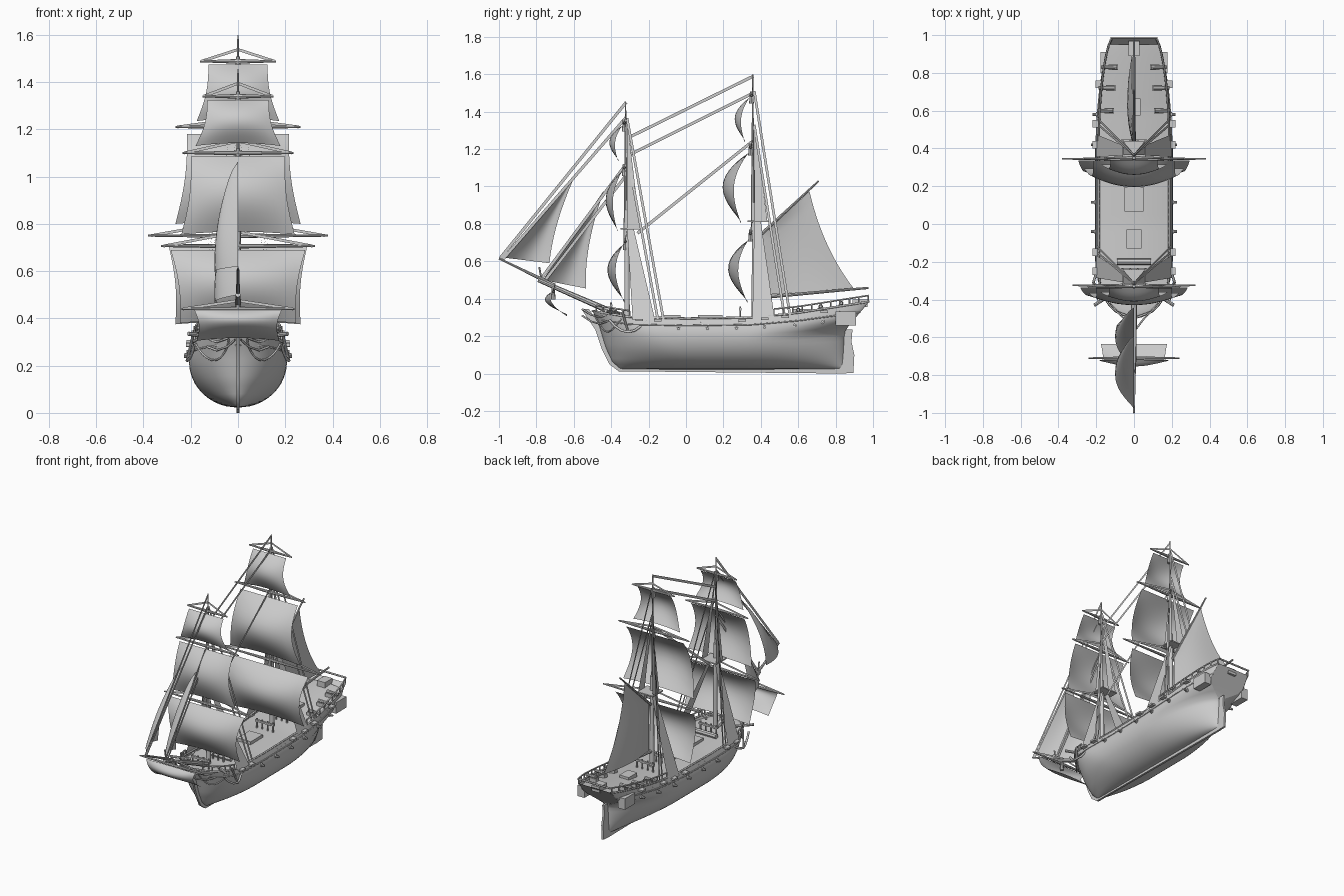
import bpy, math
from mathutils import Vector as V

if "Cube" in bpy.data.objects:
    bpy.data.objects.remove(bpy.data.objects["Cube"])


def mesh(name, verts, faces):
    me = bpy.data.meshes.new(name)
    me.from_pydata([tuple(v) for v in verts], [], faces)
    ob = bpy.data.objects.new(name, me)
    bpy.context.collection.objects.link(ob)
    return ob


def grid(name, f, nu, nv):
    vs = [f(i / nu, j / nv) for i in range(nu + 1) for j in range(nv + 1)]
    w = nv + 1
    return mesh(name, vs, [(i * w + j, i * w + j + 1, i * w + w + j + 1, i * w + w + j)
                           for i in range(nu) for j in range(nv)])


def rod(name, p, q, r1, r2=None, n=8):
    p, q = V(p), V(q)
    r2 = r1 if r2 is None else r2
    rot = (q - p).to_track_quat('Z', 'Y')
    vs = []
    for c, r in ((p, r1), (q, r2)):
        vs += [c + rot @ V((r * math.cos(a), r * math.sin(a), 0))
               for a in (2 * math.pi * k / n for k in range(n))]
    fs = [(k, (k + 1) % n, n + (k + 1) % n, n + k) for k in range(n)]
    return mesh(name, vs, fs + [tuple(range(n))[::-1], tuple(range(n, 2 * n))])


def tube(name, pts, r):
    cu = bpy.data.curves.new(name, 'CURVE')
    cu.dimensions, cu.bevel_depth, cu.bevel_resolution = '3D', r, 1
    sp = cu.splines.new('POLY')
    sp.points.add(len(pts) - 1)
    for s, p in zip(sp.points, pts):
        s.co = (*p, 1)
    ob = bpy.data.objects.new(name, cu)
    bpy.context.collection.objects.link(ob)


def box(name, c, s):
    vs = [(c[0] + a * s[0] / 2, c[1] + b * s[1] / 2, c[2] + d * s[2] / 2)
          for a in (-1, 1) for b in (-1, 1) for d in (-1, 1)]
    return mesh(name, vs, [(0, 1, 3, 2), (4, 6, 7, 5), (0, 4, 5, 1), (2, 3, 7, 6), (0, 2, 6, 4), (1, 5, 7, 3)])


def ribbon(name, p, q, w, side=(1, 0, 0)):
    p, q = V(p), V(q)
    o = (q - p).cross(V(side)).normalized() * w / 2
    return mesh(name, [p - o, p + o, q + o, q - o], [(0, 1, 2, 3)])


def plate(name, yz, t):
    n = len(yz)
    vs = [(x, y, z) for x in (-t / 2, t / 2) for y, z in yz]
    fs = [(k, (k + 1) % n, n + (k + 1) % n, n + k) for k in range(n)]
    return mesh(name, vs, fs + [tuple(range(n))[::-1], tuple(range(n, 2 * n))])


def interp(t, pts):
    for (a, b), (c, d) in zip(pts, pts[1:]):
        if t <= c:
            return b + (d - b) * max(0, (t - a) / (c - a))
    return pts[-1][1]


# hull surface: u runs bow to stern, s keel to rail
STEM = [(.02, -.35), (.06, -.395), (.13, -.43), (.235, -.465), (.30, -.50)]
STERN = [(.02, .84), (.19, .85), (.235, .90), (.30, .98)]
SHEER = [(-.5, .335), (-.3, .302), (0, .295), (.35, .30), (.6, .325), (.98, .385)]


def hull(u, s):
    zn = .02 + .28 * s
    ys, ye = interp(zn, STEM), interp(zn, STERN)
    y = ys + (ye - ys) * u
    z = .022 + (interp(y, SHEER) - .022) * s
    m = .71
    w = math.sqrt(1 - (1 - s / m) ** 2) if s < m else 1 - .1 * ((s - m) / (1 - m)) ** 1.5
    d = min(1, (y - ys) / (.24 + .2 * (1 - s)))
    w *= max(0, 1 - (1 - d) ** 2) ** .52
    k = min(1, max(0, (zn - .17) / .08))
    e = .64 * k * k * (3 - 2 * k)
    d = min(1, (ye - y) / .55)
    w *= e + (1 - e) * max(0, 1 - (1 - d) ** 2) ** .7
    return V((.207 * w, y, z))


def at(y, s=1.0):
    zn = .02 + .28 * s
    a, b = interp(zn, STEM), interp(zn, STERN)
    return hull(min(1, max(0, (y - a) / (b - a))), s)


def flip(p):
    return V((-p[0], p[1], p[2]))


def shell(u, v):
    k = 2 * v - 1
    p = hull((1 - math.cos(math.pi * u)) / 2, abs(k) ** 1.4)
    return p if k > 0 else flip(p)


def deck(u, v):
    p = hull(.003 + .995 * (1 - math.cos(math.pi * u)) / 2, .92)
    k = 2 * v - 1
    return (p.x * k, p.y, p.z + .02 * (1 - k * k) * p.x / .19)


grid("hull", shell, 48, 32)
grid("deck", deck, 48, 8)
grid("transom", lambda u, v: V((hull(1, u).x * (2 * v - 1), hull(1, u).y, hull(1, u).z)), 16, 4)
plate("keel_and_stem", [(.85, 0), (-.36, .012), (-.41, .05), (-.45, .13), (-.485, .235), (-.56, .345), (-.52, .345),
                        (-.45, .25), (-.40, .13), (-.33, .045), (.85, .04)], .014)
plate("rudder", [(.82, 0), (.895, .003), (.90, .1), (.885, .17), (.89, .235), (.83, .235)], .014)

for sg in (1, -1):
    def mir(p):
        return V(p) if sg > 0 else flip(p)
    # rail cap, wale, open rails with posts
    tube("rail_cap", [mir(hull(i / 40, 1)) for i in range(41)], .006)
    tube("wale", [mir(hull(i / 40, .86)) for i in range(41)], .004)
    up = V((0, 0, .033))
    for y0, y1, n in ((.47, .975, 10), (-.48, -.3, 5)):
        ys = [y0 + (y1 - y0) * i / n for i in range(n + 1)]
        tube("open_rail", [mir(at(y) + up) for y in ys], .005)
        for y in ys:
            rod("rail_post", mir(at(y)), mir(at(y) + up), .005, n=6)
    # guns and ports
    for y in (-.04, .115, .27, .42, .58, .73):
        p = at(y, .79)
        rod("gun_port", mir(p - V((.01, 0, 0))), mir(p + V((.006, 0, 0))), .012, n=10)
        rod("gun_barrel", mir(p), mir(p + V((.024, 0, 0))), .007, n=8)
    # shroud channels
    for y in (-.25, -.15, .3, .42, .53, .74):
        p = at(y, .95)
        box("channel", mir(p + V((.012, 0, 0))), (.035, .04, .012))
    # deck swivel guns
    for y in (.6, .72, .83):
        p = at(y)
        rod("deck_gun", mir((p.x - .07, y, p.z + .015)), mir((p.x + .015, y, p.z + .015)), .012, .008)
        box("gun_carriage", mir((p.x - .05, y, p.z - .004)), (.05, .03, .025))
    # quarter gallery
    p = at(.85, .9)
    g = box("quarter_gallery", mir((p.x - .005, .855, .295)), (.05, .11, .075))
    # anchor, cathead, cable, head rails
    p = at(-.38)
    rod("cathead", mir((p.x - .06, -.36, .32)), mir((p.x + .05, -.43, .335)), .009)
    tube("anchor_arms", [mir((.215 - .03 * abs(t), -.31 + .1 * t, .222 + .065 * t * t)) for t in
                         (-1, -.7, -.35, 0, .35, .7, 1)], .007)
    rod("anchor_shank", mir((.215, -.31, .222)), mir((.19, -.34, .33)), .006)
    tube("anchor_cable", [mir(hull(.004 + .1 * t * t, .93 - .27 * math.sin(math.pi * t)) * 1.015)
                          for t in (i / 14 for i in range(15))], .004)
    for dz in (0, .035):
        tube("head_rail", [mir((.012, -.555, .345 - dz)), mir((.045, -.51, .315 - dz)),
                           mir((.09, -.46, .30 - dz)), mir((.13, -.42, .315 - dz))], .005)
tube("taffrail", [at(.975) + V((0, .01, .033)), flip(at(.975)) + V((0, .01, .033))], .006)

# deck fittings
for y, w, d in ((.13, .1, .13), (-.08, .08, .1), (.62, .07, .09)):
    box("hatch", (0, y, at(y).z + .002), (w, d, .03))
box("stern_cabin_light", (0, .93, .375), (.06, .08, .04))
for y in (-.40, -.24, .29, .44):
    z = at(y).z
    box("pin_rail", (0, y, z + .045), (.14, .014, .012))
    for x in (-.06, -.02, .02, .06):
        rod("pin_post", (x, y, z - .03), (x, y, z + .06), .006, n=6)
rod("windlass", (-.09, -.2, .31), (.09, -.2, .31), .017)


# square sail hung from a yard, bellied forward
def square_sail(name, y0, zt, wt, y1, zb, wb, yb):
    def f(u, v):
        k = 2 * v - 1
        belly = (yb - (y0 + y1) / 2) * math.sin(math.pi * u ** .9)
        x = k * (wt + (wb - wt) * u - .015 * math.sin(math.pi * u))
        z = zt + (zb - zt) * u + .012 * u * (1 - k * k)
        return V((x, y0 + (y1 - y0) * u + belly * (1 - .5 * k * k), z))
    grid(name, f, 12, 14)


def yard(name, y, z, half, lift):
    for sg in (1, -1):
        rod(name, (0, y, z), (sg * half, y, z), .010, .004)
        ribbon("yard_lift", (sg * half * .97, y, z), (0, y + .01, z + lift), .012, (0, 1, 0))
    rod("yard_sling", (0, y, z - .045), (0, y, z + .02), .013, .008)


# yard: y, z, half-length, lift rise; sail: top z, top half, foot y, foot z, foot half, belly y
RIG = [("main_course", .345, .75, .38, .065, .715, .295, .33, .375, .265, .225),
       ("main_topsail", .345, 1.21, .265, .035, 1.18, .215, .295, .80, .265, .195),
       ("main_topgallant", .35, 1.488, .16, .05, 1.475, .125, .315, 1.235, .175, .26),
       ("fore_course", -.325, .706, .325, .06, .69, .285, -.33, .38, .245, -.42),
       ("fore_topsail", -.33, 1.10, .235, .05, 1.085, .20, -.365, .755, .24, -.43),
       ("fore_topgallant", -.33, 1.34, .15, .055, 1.325, .13, -.36, 1.13, .18, -.41),
       ("spritsail", -.71, .44, .24, .035, .435, .185, -.635, .305, .175, -.745)]
for n, y, z, half, lift, zt, wt, y1, zb, wb, yb in RIG:
    yard(n + "_yard", y, z, half, lift)
    square_sail(n + "_sail", y - .01, zt, wt, y1, zb, wb, yb)

# masts, tops, shrouds and backstays
for n, y, top, plat, mid in (("fore", -.315, 1.455, .775, 1.31), ("main", .365, 1.6, .815, 1.3)):
    rod(n + "_lower_mast", (0, y, .2), (0, y, plat + .1), .016, .012, 10)
    rod(n + "_topmast", (0, y - .008, plat - .05), (0, y - .008, top), .011, .003)
    box(n + "_top", (0, y + .02, plat), (.12, .11, .008))
    b = .03 if n == "fore" else -.01
    for sg in (1, -1):
        mesh(n + "_lower_shroud", [(sg * .2, y + b, .285), (sg * .2, y + b + .12, .285), (sg * .02, y + .035, plat),
                                   (sg * .02, y, plat)], [(0, 1, 2, 3)])
        mesh(n + "_upper_shroud", [(sg * .055, y, plat), (sg * .055, y + .07, plat), (0, y + .006, mid),
                                   (0, y, mid)], [(0, 1, 2, 3)])
        for dy, zt in ((.165, top - .27), (.195, top - .09)):
            ribbon("backstay", (sg * .195, y + dy, .285), (0, y, zt), .014)

# bowsprit and jibboom
rod("bowsprit", (0, -.33, .30), (0, -.79, .50), .018, .011)
rod("jibboom", (0, -.70, .47), (0, -1, .615), .010, .005)
rod("dolphin_striker", (0, -.77, .49), (0, -.785, .57), .005)

# stays running fore and aft
for p, q in (((-.32, 1.45), (-.995, .615)), ((-.32, 1.37), (-.98, .61)), ((-.32, 1.12), (-.78, .5)),
             ((-.32, 1.06), (-.76, .49)), ((.36, 1.59), (-.31, 1.26)), ((.36, 1.50), (-.31, 1.165)),
             ((.36, 1.245), (-.26, .75))):
    ribbon("stay", (0, *p), (0, *q), .016)


# fore-and-aft sail: straight luff, hollow leech
def stay_sail(name, tack, head, clew, peak, ctrl, belly):
    tack, head, clew, peak, ctrl = map(V, (tack, head, clew, peak, ctrl))

    def f(u, v):
        a = tack.lerp(head, v)
        b = clew * (1 - v) ** 2 + ctrl * (2 * v * (1 - v)) + peak * v * v
        p = a.lerp(b, u)
        p.x -= belly * math.sin(math.pi * u) * (1 - v * v) ** .5
        return p
    grid(name, f, 10, 14)


stay_sail("outer_jib", (0, -.975, .62), (0, -.595, 1.06), (-.09, -.73, .59), (0, -.59, 1.065), (-.10, -.71, .80), .045)
stay_sail("inner_jib", (0, -.765, .50), (0, -.445, .97), (-.09, -.535, .455), (0, -.44, .975), (-.10, -.545, .68), .045)
stay_sail("spanker", (0, .395, .42), (0, .395, .73), (-.01, .90, .45), (0, .66, .975), (-.02, .73, .67), .03)
rod("spanker_gaff", (0, .38, .725), (0, .71, 1.03), .009, .005)
rod("spanker_boom", (0, .38, .405), (0, .975, .458), .010, .006)

# smooth the curved surfaces, keep edges
bpy.ops.object.select_all(action='DESELECT')
for ob in bpy.data.objects:
    if ob.type == 'MESH':
        ob.select_set(True)
        bpy.context.view_layer.objects.active = ob
bpy.ops.object.shade_smooth_by_angle(angle=math.radians(40))
